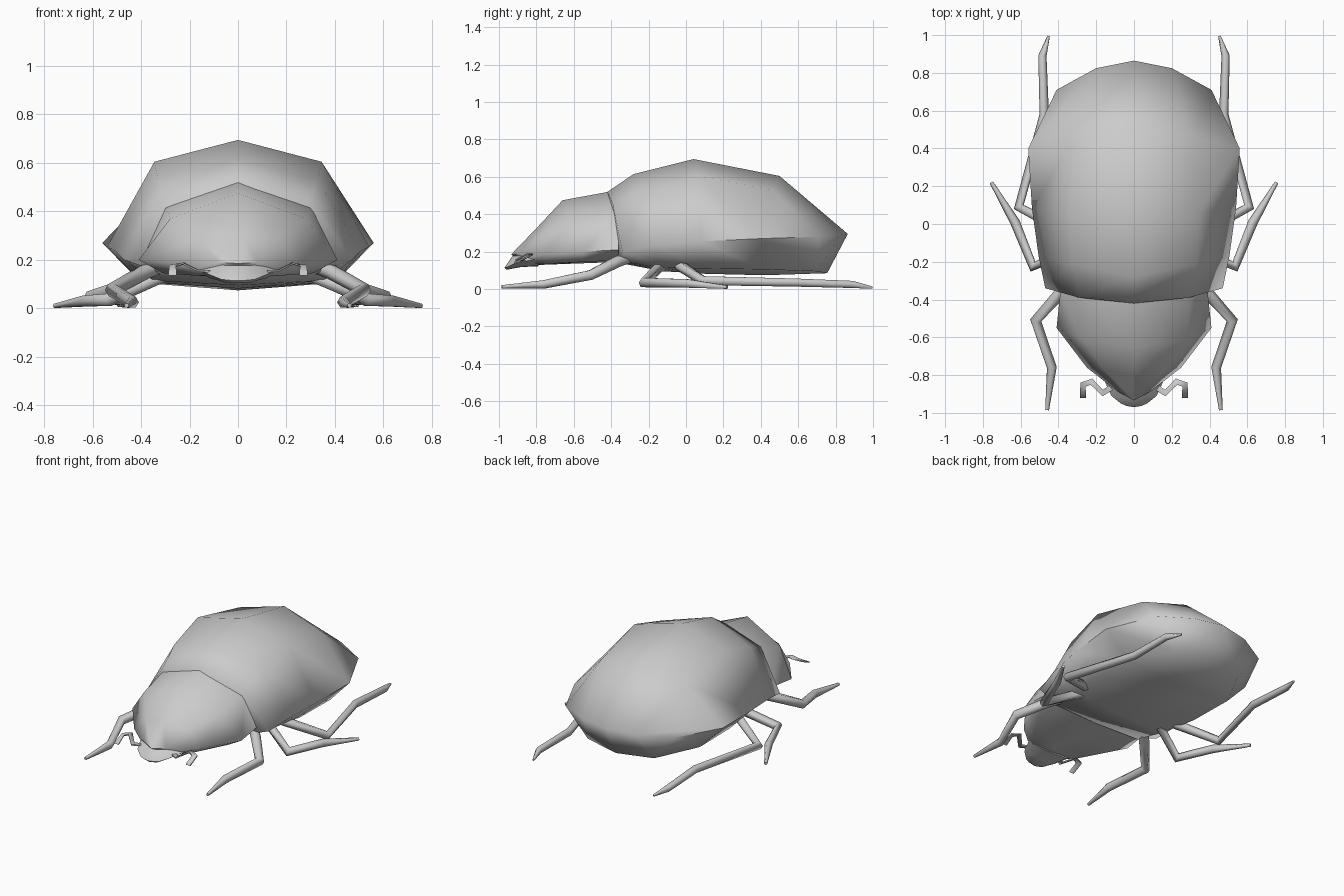
import bpy, bmesh, math
from mathutils import Vector

if "Cube" in bpy.data.objects:
    bpy.data.objects.remove(bpy.data.objects["Cube"], do_unlink=True)

grey = bpy.data.materials.new("shell_grey")
grey.diffuse_color = (0.6, 0.6, 0.6, 1)
grey.use_nodes = True
grey.node_tree.nodes["Principled BSDF"].inputs["Base Color"].default_value = (0.6, 0.6, 0.6, 1)
parts = []


def finish(name, bm):
    bmesh.ops.recalc_face_normals(bm, faces=bm.faces)
    mesh = bpy.data.meshes.new(name)
    bm.to_mesh(mesh)
    bm.free()
    mesh.materials.append(grey)
    obj = bpy.data.objects.new(name, mesh)
    bpy.context.collection.objects.link(obj)
    parts.append(obj)
    return obj


def bridge(bm, rings):
    for a, b in zip(rings, rings[1:]):
        n = len(a)
        for i in range(n):
            j = (i + 1) % n
            bm.faces.new((a[i], a[j], b[j], b[i]))


def body_loft(name, half_rings):
    """Each half ring: top, shoulder, rim, underside edge, bottom."""
    bm = bmesh.new()
    rings = []
    for half in half_rings:
        full = half + [(-x, y, z) for x, y, z in half[3:0:-1]]
        rings.append([bm.verts.new(p) for p in full])
    bridge(bm, rings)
    for r in (rings[0], rings[-1]):
        for ids in ((0, 1, 3, 4), (1, 2, 3), (0, 4, 5, 7), (5, 6, 7)):
            bm.faces.new([r[i] for i in ids])
    return finish(name, bm)


def limb(name, path, radii, side, sides=6):
    """Tapered tube along a bent path, mirrored by side."""
    bm = bmesh.new()
    pts = [Vector((x * side, y, z)) for x, y, z in path]
    rings = []
    for i, p in enumerate(pts):
        before = (p - pts[i - 1]).normalized() if i else Vector()
        after = (pts[i + 1] - p).normalized() if i + 1 < len(pts) else Vector()
        d = (before + after).normalized()
        u = d.cross(Vector((0, 0, 1))).normalized()
        v = u.cross(d)
        ring = []
        for k in range(sides):
            a = 2 * math.pi * k / sides
            q = p + radii[i] * (u * math.cos(a) + v * math.sin(a))
            q.z = max(q.z, 0)
            ring.append(bm.verts.new(q))
        rings.append(ring)
    bridge(bm, rings)
    bm.faces.new(rings[0])
    bm.faces.new(rings[-1])
    return finish(name, bm)


def ribbon(name, path, width, thick, side):
    """Thin flat bent strip."""
    bm = bmesh.new()
    pts = [Vector((x * side, y, z)) for x, y, z in path]
    rings = []
    for i, p in enumerate(pts):
        before = (p - pts[i - 1]).normalized() if i else Vector()
        after = (pts[i + 1] - p).normalized() if i + 1 < len(pts) else Vector()
        d = (before + after).normalized()
        u = d.cross(Vector((0, 0, 1))).normalized() * width / 2
        h = Vector((0, 0, thick / 2))
        rings.append([bm.verts.new(p + o) for o in (u + h, u - h, -u - h, -u + h)])
    bridge(bm, rings)
    bm.faces.new(rings[0])
    bm.faces.new(rings[-1])
    return finish(name, bm)


# Domed wing case and belly
body_loft("abdomen_shell", [
    [(0, -.42, .52), (.29, -.39, .45), (.47, -.34, .20), (.33, -.36, .15), (0, -.36, .14)],
    [(0, -.28, .615), (.33, -.21, .53), (.505, -.17, .235), (.36, -.14, .115), (0, -.12, .095)],
    [(0, .04, .695), (.345, .06, .605), (.54, .08, .255), (.40, .10, .11), (0, .10, .082)],
    [(0, .50, .605), (.31, .46, .53), (.56, .40, .27), (.40, .42, .105), (0, .42, .074)],
    [(0, .865, .295), (.20, .825, .29), (.41, .71, .28), (.25, .70, .095), (0, .755, .085)],
])

# Shield over the front of the body
body_loft("thorax_shield", [
    [(0, -.36, .53), (.30, -.36, .42), (.39, -.36, .21), (.30, -.36, .155), (0, -.36, .145)],
    [(0, -.66, .475), (.28, -.61, .37), (.41, -.55, .20), (.31, -.55, .145), (0, -.55, .138)],
    [(0, -.80, .325), (.16, -.77, .29), (.25, -.76, .185), (.18, -.76, .135), (0, -.76, .13)],
    [(0, -.935, .185), (.08, -.89, .19), (.16, -.83, .17), (.12, -.82, .135), (0, -.85, .125)],
])

# Small flattened head
body_loft("head", [
    [(0, -.78, .24), (.10, -.78, .22), (.17, -.80, .16), (.12, -.79, .125), (0, -.79, .122)],
    [(0, -.93, .175), (.06, -.92, .165), (.12, -.91, .14), (.09, -.89, .118), (0, -.88, .118)],
    [(0, -.97, .115), (.04, -.963, .116), (.07, -.95, .12), (.05, -.945, .106), (0, -.96, .104)],
])

# Legs and antennae on both sides
for label, s in (("left", 1), ("right", -1)):
    limb(label + "_front_leg",
         [(.30, -.27, .18), (.385, -.36, .15), (.52, -.51, .075), (.435, -.76, .025), (.46, -.985, .012)],
         [.03, .032, .03, .026, .010], s)
    limb(label + "_middle_leg",
         [(.30, -.12, .14), (.535, -.225, .035), (.63, .01, .03), (.755, .22, .01)],
         [.03, .03, .026, .010], s)
    limb(label + "_rear_leg",
         [(.36, -.04, .13), (.61, .09, .045), (.475, .58, .035), (.485, .89, .025), (.452, .995, .008)],
         [.03, .028, .025, .022, .007], s)
    ribbon(label + "_antenna",
           [(.10, -.85, .15), (.165, -.895, .155), (.225, -.835, .185), (.27, -.85, .175), (.27, -.92, .14)],
           .034, .008, s)

# Smooth shading, keeping only steep edges sharp
bpy.ops.object.select_all(action='DESELECT')
for obj in parts:
    obj.select_set(True)
bpy.context.view_layer.objects.active = parts[0]
bpy.ops.object.shade_smooth_by_angle(angle=math.radians(80))
